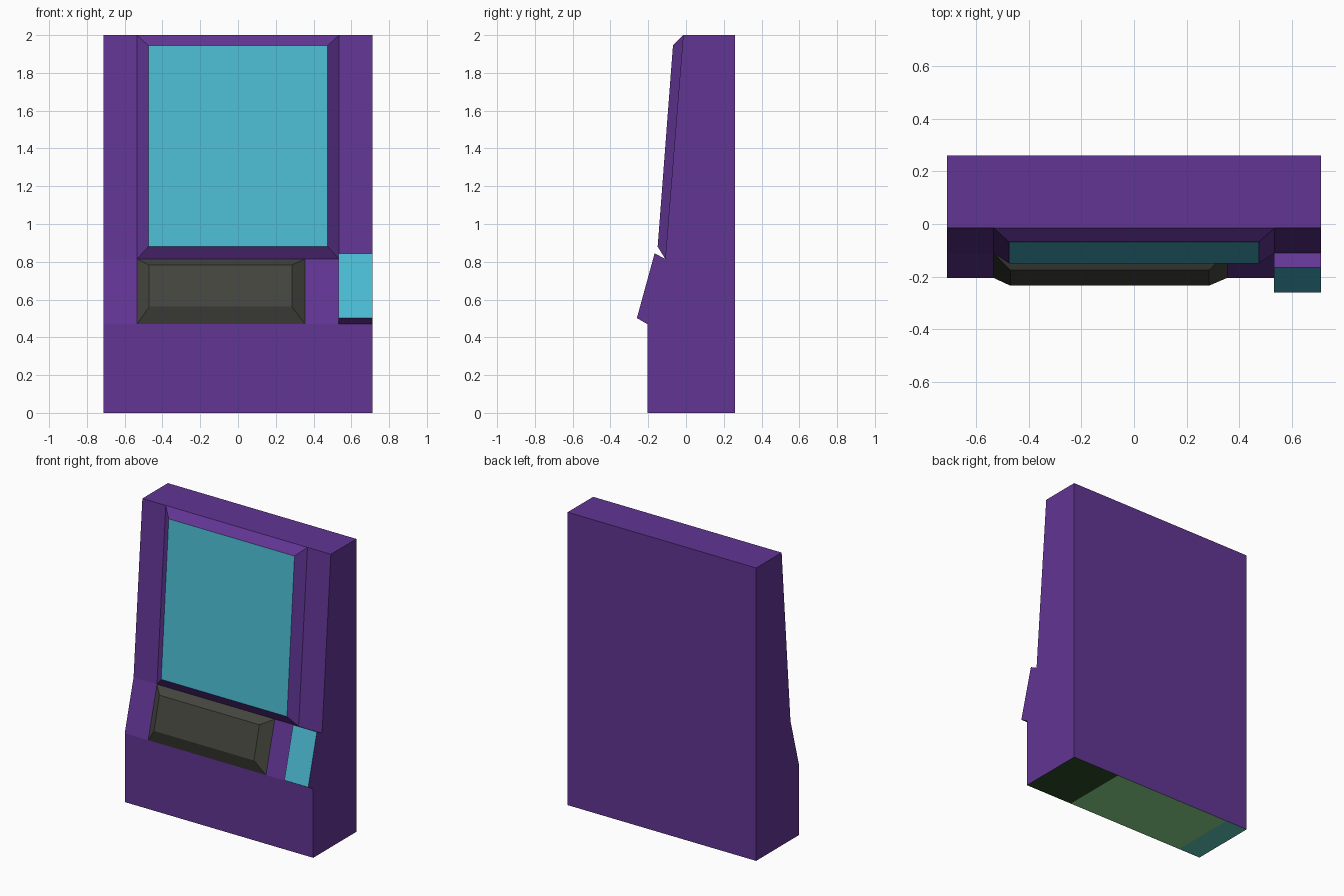
import bpy, bmesh

if "Cube" in bpy.data.objects:
    bpy.data.objects.remove(bpy.data.objects["Cube"])


def material(name, rgb):
    """Flat material from 0-255 display colour."""
    def lin(c):
        c /= 255
        return c / 12.92 if c <= 0.04045 else ((c + 0.055) / 1.055) ** 2.4
    m = bpy.data.materials.new(name)
    m.diffuse_color = (*[lin(c) for c in rgb], 1)
    m.use_nodes = True
    m.node_tree.nodes["Principled BSDF"].inputs["Base Color"].default_value = m.diffuse_color
    return m


purple = material("purple casing", (98, 53, 148))
cyan = material("cyan screen", (76, 188, 211))
grey = material("dark grey keys", (69, 69, 63))
dark_green = material("dark green base", (43, 74, 34))
green = material("green base", (138, 214, 142))
teal = material("teal base", (96, 198, 188))

W = 0.712          # half width
BACK = 0.26
FRONT = [(-0.205, 0.0), (-0.205, 0.47), (-0.11, 0.815), (-0.015, 2.0)]  # y, z


def finish(bm, name, mats):
    bmesh.ops.recalc_face_normals(bm, faces=bm.faces)
    me = bpy.data.meshes.new(name)
    bm.to_mesh(me)
    bm.free()
    for m in mats:
        me.materials.append(m)
    ob = bpy.data.objects.new(name, me)
    bpy.context.collection.objects.link(ob)
    return ob


# Casing: side profile extruded across the width
bm = bmesh.new()
profile = FRONT + [(BACK, 2.0), (BACK, 0.0)]
face = bm.faces.new([bm.verts.new((-W, y, z)) for y, z in profile])
ext = bmesh.ops.extrude_face_region(bm, geom=[face])
moved = [g for g in ext["geom"] if isinstance(g, bmesh.types.BMVert)]
bmesh.ops.translate(bm, verts=moved, vec=(2 * W, 0, 0))
# Cut the casing into three bands so the underside can be coloured
CUTS = (-0.545, 0.35)
for x in CUTS:
    bmesh.ops.bisect_plane(bm, geom=bm.verts[:] + bm.edges[:] + bm.faces[:],
                           plane_co=(x, 0, 0), plane_no=(1, 0, 0))
for f in bm.faces:
    if all(v.co.z < 0.001 for v in f.verts):
        x = f.calc_center_median().x
        f.material_index = 1 if x > CUTS[1] else 2 if x > CUTS[0] else 3
finish(bm, "casing", [purple, dark_green, green, teal])


def raised_panel(name, base_x, base_low, base_high, top_x, top_low, top_high,
                 side_mat, face_mat):
    """Bevelled panel: base rectangle on the casing, smaller raised face.
    low / high are (y, z) of the lower and upper edges."""
    bm = bmesh.new()

    def ring(xs, low, high):
        return [bm.verts.new(p) for p in ((xs[0], *low), (xs[1], *low),
                                          (xs[1], *high), (xs[0], *high))]
    a = ring(base_x, base_low, base_high)
    b = ring(top_x, top_low, top_high)
    for i in range(4):
        j = (i + 1) % 4
        bm.faces.new((a[i], a[j], b[j], b[i]))
    bm.faces.new(a[::-1])
    bm.faces.new(b).material_index = 1
    return finish(bm, name, [side_mat, face_mat])


# Screen with bevelled frame
raised_panel("screen", (-0.535, 0.535), FRONT[2], FRONT[3],
             (-0.475, 0.475), (-0.15, 0.88), (-0.069, 1.945), purple, cyan)
# Keyboard block
raised_panel("keyboard", (-0.535, 0.355), FRONT[1], FRONT[2],
             (-0.47, 0.285), (-0.235, 0.562), (-0.176, 0.783), grey, grey)
# Side control panel at the right edge
raised_panel("side_panel", (0.532, W), FRONT[1], FRONT[2],
             (0.532, W), (-0.26, 0.502), (-0.166, 0.845), purple, cyan)
